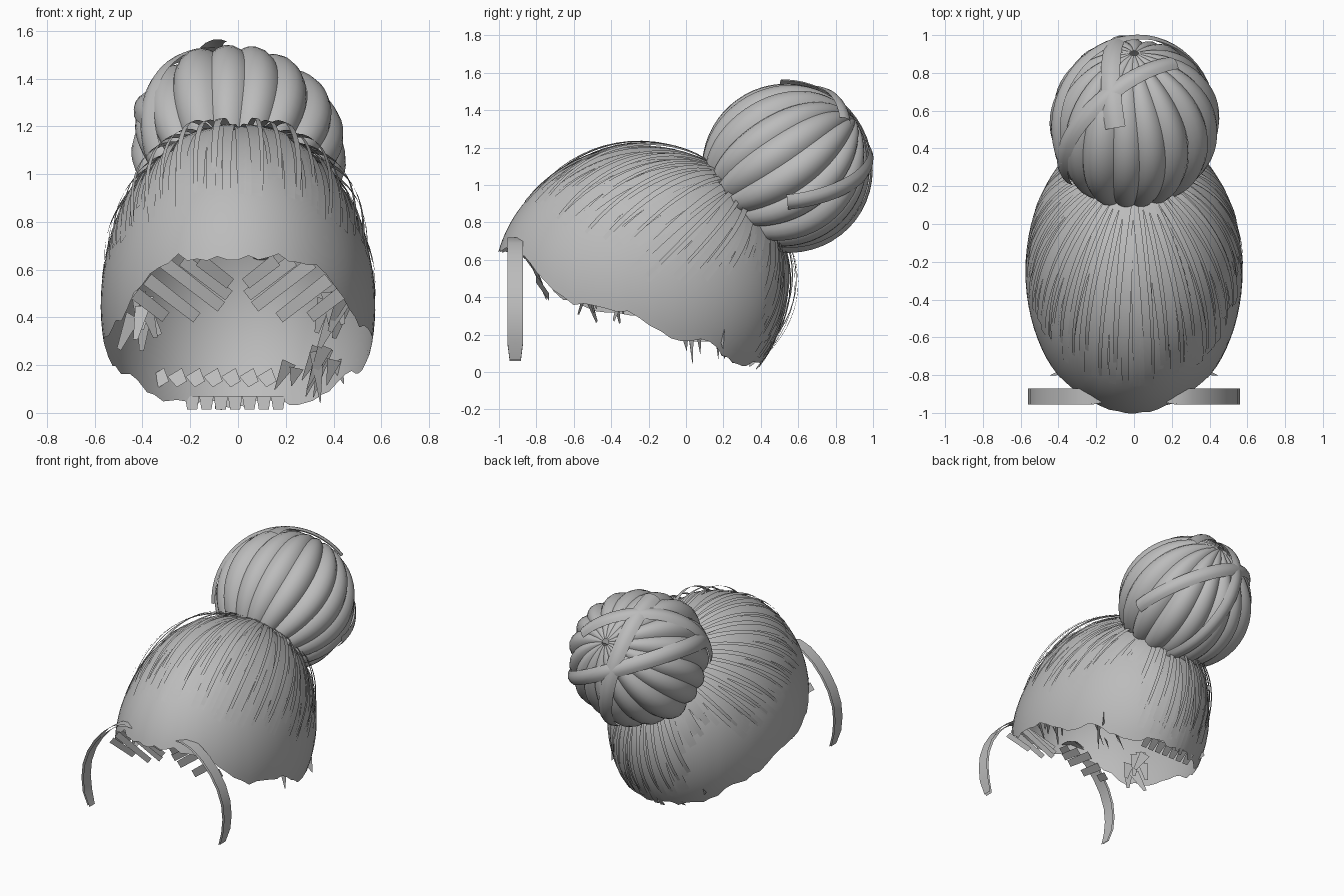
import bpy, math, random
from mathutils import Vector

random.seed(4)
if "Cube" in bpy.data.objects:
    bpy.data.objects.remove(bpy.data.objects["Cube"], do_unlink=True)

hair = bpy.data.materials.new("hair_grey")
hair.use_nodes = True
GREY = (0.5, 0.5, 0.5, 1)
hair.diffuse_color = GREY
hair.node_tree.nodes["Principled BSDF"].inputs["Base Color"].default_value = GREY

CENTER, RADII = Vector((0, -0.25, 0.45)), Vector((0.575, 0.78, 0.74))
BUN, AXIS = Vector((0, 0.53, 1.1)), Vector((0, 0.83, 0.55)).normalized()
X = Vector((1, 0, 0))


def on_head(d, k=1.0):
    return CENTER + Vector(a * b for a, b in zip(d, RADII)) * k


def head_normal(d):
    return Vector(a / b for a, b in zip(d, RADII)).normalized()


def grid(rows, verts, faces, closed=False):
    """Append a sheet of quads made from equal rows of points."""
    base, n = len(verts), len(rows[0])
    for row in rows:
        verts.extend(row)
    for i in range(len(rows) - 1):
        for j in range(n if closed else n - 1):
            k = (j + 1) % n
            a, b = base + i * n, base + (i + 1) * n
            faces.append((a + j, b + j, b + k, a + k))


def ribbon(points, normals, width, verts, faces, taper=0.6, bulge=0.0):
    """Append a flat or arched strip that follows a path."""
    rows = []
    last = len(points) - 1
    for i, (p, n) in enumerate(zip(points, normals)):
        t = points[min(i + 1, last)] - points[max(i - 1, 0)]
        side = t.cross(n).normalized()
        w = width / 2 * (1 - (1 - taper) * i / last)
        rows.append([p + side * s * w - n * bulge * s * s for s in (1, 0.5, 0, -0.5, -1)])
    grid(rows, verts, faces)


def make(name, verts, faces, angle=40):
    mesh = bpy.data.meshes.new(name)
    mesh.from_pydata(verts, [], faces)
    mesh.materials.append(hair)
    ob = bpy.data.objects.new(name, mesh)
    bpy.context.collection.objects.link(ob)
    bpy.ops.object.select_all(action='DESELECT')
    ob.select_set(True)
    bpy.context.view_layer.objects.active = ob
    bpy.ops.object.shade_smooth_by_angle(angle=math.radians(angle))
    return ob


def lerp_table(table, v):
    for (a, za), (b, zb) in zip(table, table[1:]):
        if v <= b:
            return za + (zb - za) * max(0, (v - a) / (b - a))
    return table[-1][1]


# Scalp cap: ellipsoid cut off at an uneven hem
HEM = [(-0.92, 0.65), (-0.85, 0.6), (-0.73, 0.47), (-0.64, 0.39), (-0.42, 0.32),
       (-0.24, 0.3), (-0.1, 0.2), (0.13, 0.15), (0.25, 0.06), (0.36, 0.04)]


def sphere_dir(theta, phi):
    return Vector((math.sin(phi) * math.cos(theta), math.sin(phi) * math.sin(theta), math.cos(phi)))


columns = []
for j in range(80):
    theta = j * math.tau / 80
    phi = 0.5
    jag = random.uniform(-0.02, 0.02)
    while phi < 2.6:
        p = on_head(sphere_dir(theta, phi))
        if p.z < lerp_table(HEM, p.y) + jag:
            break
        phi += 0.005
    columns.append([on_head(sphere_dir(theta, 0.01 + (phi - 0.01) * i / 28)) for i in range(29)])
verts, faces = [], []
grid([list(r) for r in zip(*columns)], verts, faces, closed=True)
make("scalp_cap", verts, faces)

# Swept strands: great arcs running from the bun base over the cap
ROOT = Vector((0, 0.68, 0.73)).normalized()
FRONT = X.cross(ROOT)
if FRONT.y > 0:
    FRONT = -FRONT
REACH = [(0, 92), (35, 92), (60, 88), (90, 84), (105, 72), (122, 48), (138, 52), (150, 78), (180, 82)]


def strand(psi, start, end, width, lift, loose, verts, faces):
    heading = FRONT * math.cos(psi) + X * math.sin(psi)
    pts, nrm = [], []
    for i in range(17):
        t = i / 16
        a = math.radians(start + (end - start) * t)
        d = ROOT * math.cos(a) + heading * math.sin(a)
        pts.append(on_head(d, 1.004 + lift * (1 - t) + loose * math.sin(math.pi * t)))
        nrm.append(head_normal(d))
    ribbon(pts, nrm, width, verts, faces)


verts, faces = [], []
for i in range(84):
    deg = -180 + i * 360 / 84 + random.uniform(-1.5, 1.5)
    back = abs(deg) > 140
    end = lerp_table(REACH, abs(deg)) + random.uniform(-9, 3)
    strand(math.radians(deg), random.uniform(11, 17), end, random.uniform(0.05, 0.085),
           random.uniform(0.005, 0.03), random.uniform(0, 0.02), verts, faces)
make("swept_strands", verts, faces)

# Loose strands standing off the crown, sides and nape
verts, faces = [], []
for side in (-1, 1):
    for i in range(22):
        deg = side * (10 + i * 7.9)
        if 108 < abs(deg) < 138:
            continue
        strand(math.radians(deg), 14, lerp_table(REACH, abs(deg)) - random.uniform(0, 10),
               random.uniform(0.025, 0.045), 0.03, random.uniform(0.025, 0.075), verts, faces)
make("loose_strands", verts, faces)

# Bun: overlapping arched locks gathered at a pole
V = AXIS.cross(X)
LOCKS = 17
verts, faces = [], []
for i in range(LOCKS):
    mid = (i + random.uniform(-0.12, 0.12)) * math.tau / LOCKS
    half = math.pi / LOCKS * random.uniform(1.05, 1.25)
    radius = random.uniform(0.435, 0.475)
    rows = []
    for k in range(25):
        phi = math.radians(3 + 152 * k / 24)
        row = []
        for s in (-1, -0.75, -0.4, 0, 0.4, 0.75, 1):
            a = mid + half * s + 0.18 * math.sin(phi)
            out = AXIS * math.cos(phi) + (X * math.cos(a) + V * math.sin(a)) * math.sin(phi)
            puff = 1 - 0.1 * s * s * math.sin(phi)
            row.append(BUN + out * (radius + (0.45 - radius) * math.cos(phi) ** 2) * puff)
        rows.append(row)
    grid(rows, verts, faces)
make("bun_locks", verts, faces, 60)

# Wrapping bands around the bun
verts, faces = [], []
for first, second, stop in (((-0.45, -0.1, 0.2), (-0.1, 0.47, 0.1), 190),
                            ((-0.12, 0.1, 0.45), (-0.08, 0.47, 0.0), 200),
                            ((-0.4, -0.25, 0.1), (-0.2, 0.1, 0.4), 130)):
    e1 = Vector(first).normalized()
    e2 = Vector(second)
    e2 = (e2 - e1 * e1.dot(e2)).normalized()
    dirs = [e1 * math.cos(a) + e2 * math.sin(a)
            for a in (math.radians(-15 + (stop + 15) * i / 30) for i in range(31))]
    ribbon([BUN + d * 0.475 for d in dirs], dirs, 0.11, verts, faces, 0.8, 0.02)
make("bun_bands", verts, faces, 60)

# Face tendrils: thin curved ribbons either side of the forehead
PATH = [(0.17, 0.71), (0.23, 0.72), (0.31, 0.69), (0.39, 0.63), (0.46, 0.55), (0.515, 0.46),
        (0.55, 0.36), (0.56, 0.26), (0.55, 0.16), (0.52, 0.065)]
for side, label in ((1, "left"), (-1, "right")):
    verts, faces = [], []
    for depth in (0, 0.014):
        rows = []
        for i, (x, z) in enumerate(PATH):
            w = 0.042 if 0 < i < len(PATH) - 1 else 0.03
            rows.append([Vector((side * (x - depth), -0.913 + s * w, z - depth * 0.5)) for s in (-1, 0, 1)])
        grid(rows, verts, faces)
    make(label + "_tendril", verts, faces)

# Fringe pieces slanting inward below the hairline
verts, faces = [], []
for side in (-1, 1):
    for x, z, length in ((0.16, 0.64, 0.16), (0.23, 0.64, 0.24), (0.31, 0.63, 0.3),
                         (0.38, 0.56, 0.26), (0.43, 0.5, 0.16)):
        pts = [Vector((side * (x - 0.8 * length * t), -0.86 + 0.07 * t + (x - 0.2) * 0.25,
                       z - 0.62 * length * t)) for t in (0, 0.3, 0.6, 1)]
        ribbon(pts, [Vector((0, -1, 0))] * 4, 0.055, verts, faces, 0.9)
make("fringe_pieces", verts, faces)

# Stray tufts inside the cap at the temples and nape
verts, faces = [], []
for side in (-1, 1):
    for i in range(7):
        p = Vector((side * random.uniform(0.36, 0.46), random.uniform(-0.55, -0.3), random.uniform(0.4, 0.52)))
        q = p + Vector((-side * random.uniform(-0.06, 0.08), random.uniform(-0.05, 0.05), -0.14))
        ribbon([p, (p + q) / 2, q], [Vector((side * 0.5, -1, 0))] * 3, 0.07, verts, faces, 0.3)
for i in range(9):
    p = Vector((random.uniform(0.18, 0.42), random.uniform(-0.02, 0.22), random.uniform(0.18, 0.3)))
    q = Vector((p.x - random.uniform(-0.04, 0.1), p.y + 0.01, random.uniform(0.04, 0.14)))
    ribbon([p, (p + q) / 2, q], [Vector((0.6, -1, 0))] * 3, 0.07, verts, faces, 0.05)
for i in range(7):
    x = -0.34 + i * 0.075
    p, q = Vector((x, 0.3, 0.17)), Vector((x + 0.03, 0.27, 0.12))
    ribbon([p, q], [Vector((0, -1, 0))] * 2, 0.07, verts, faces, 0.7)
    p, q = Vector((x * 0.8 + 0.08, 0.36, 0.07)), Vector((x * 0.8 + 0.08, 0.3, 0.015))
    ribbon([p, q], [Vector((0, -1, 0.3))] * 2, 0.06, verts, faces, 0.7)
make("stray_tufts", verts, faces)
